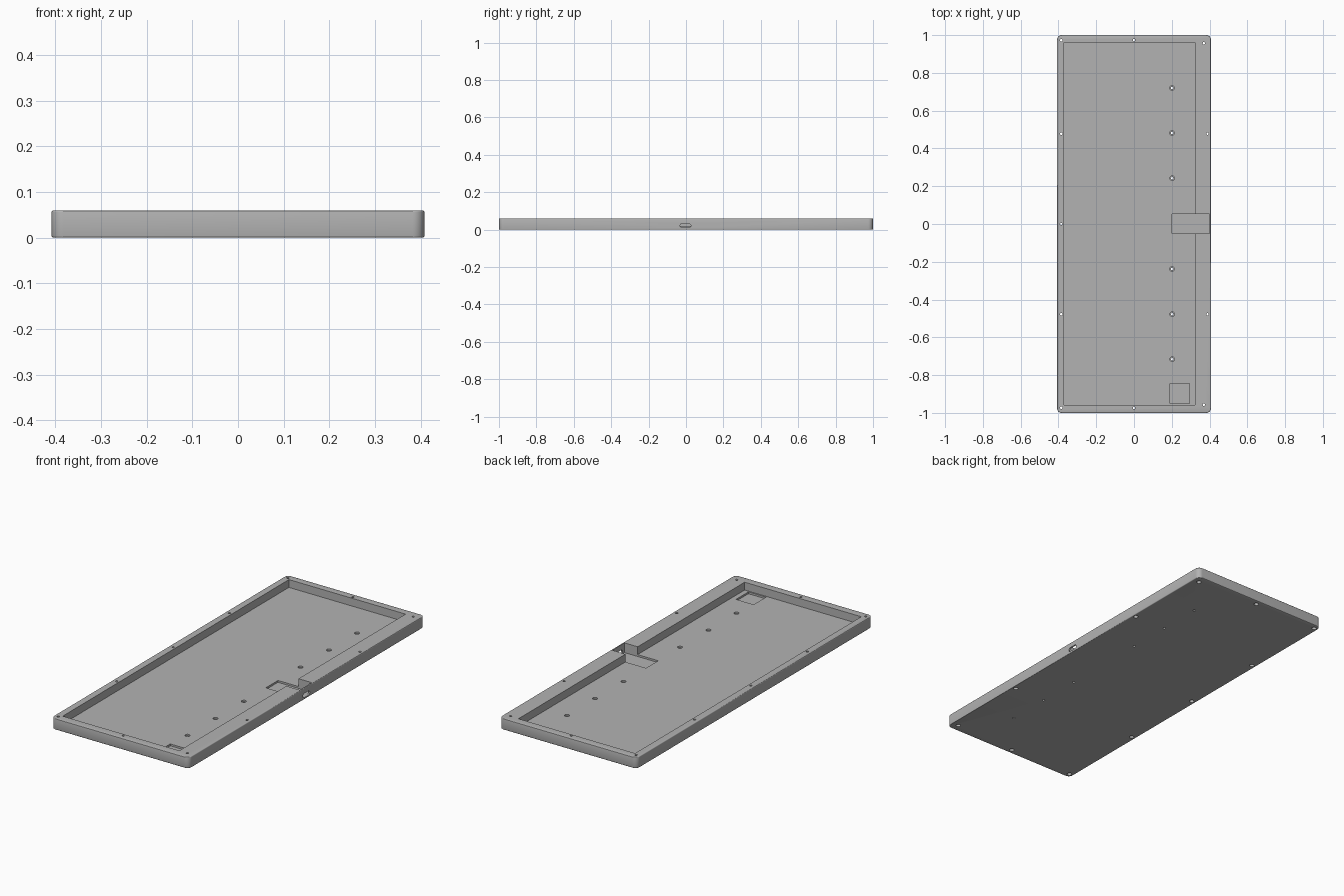
import bpy, bmesh, math
from mathutils import Matrix, Vector

if "Cube" in bpy.data.objects:
    bpy.data.objects.remove(bpy.data.objects["Cube"])

HX, HY, H = 0.408, 1.0, 0.06     # half width, half length, height
FLOOR, POCKET = 0.018, 0.008     # cavity floor and recess floor heights
TOP = H + 0.02                   # cutters rise above the rim


def add_box(bm, x0, x1, y0, y1, z0, z1):
    size = Matrix.Diagonal((x1 - x0, y1 - y0, z1 - z0, 1))
    place = Matrix.Translation(((x0 + x1) / 2, (y0 + y1) / 2, (z0 + z1) / 2))
    return bmesh.ops.create_cube(bm, size=1, matrix=place @ size)["verts"]


def add_lathe(bm, x, y, profile, n=20):
    """Closed turned solid from (radius, z) rings, bottom to top."""
    rings = [[bm.verts.new((x + r * math.cos(2 * math.pi * i / n),
                            y + r * math.sin(2 * math.pi * i / n), z))
              for i in range(n)] for r, z in profile]
    for a, b in zip(rings, rings[1:]):
        for i in range(n):
            j = (i + 1) % n
            bm.faces.new((a[i], a[j], b[j], b[i]))
    bm.faces.new(rings[0][::-1])
    bm.faces.new(rings[-1])


def make(name, bm):
    bmesh.ops.recalc_face_normals(bm, faces=bm.faces)
    mesh = bpy.data.meshes.new(name)
    bm.to_mesh(mesh)
    bm.free()
    obj = bpy.data.objects.new(name, mesh)
    bpy.context.collection.objects.link(obj)
    return obj


def cut(target, name, bm):
    cutter = make(name, bm)
    mod = target.modifiers.new(name, "BOOLEAN")
    mod.operation, mod.solver, mod.object = "DIFFERENCE", "EXACT", cutter
    bpy.context.view_layer.objects.active = target
    bpy.ops.object.modifier_apply(modifier=name)
    bpy.data.objects.remove(cutter)


# Outer block: rounded corners, then a small rounded top and bottom edge
bm = bmesh.new()
add_box(bm, -HX, HX, -HY, HY, 0, H)
upright = [e for e in bm.edges if abs(e.verts[0].co.z - e.verts[1].co.z) > 0.01]
bmesh.ops.bevel(bm, geom=upright, offset=0.026, segments=8, profile=0.5, affect="EDGES")
rim = [e for e in bm.edges if abs(e.verts[0].co.z - e.verts[1].co.z) < 1e-5]
bmesh.ops.bevel(bm, geom=rim, offset=0.004, segments=3, profile=0.5, affect="EDGES")
tray = make("case_tray", bm)

# Main cavity, wider wall on the right
bm = bmesh.new()
add_box(bm, -0.37, 0.322, -0.957, 0.96, FLOOR, TOP)
cut(tray, "cavity", bm)

# Recess running into the right wall, and a square recess near the front
bm = bmesh.new()
add_box(bm, 0.2, 0.4, -0.05, 0.053, POCKET, TOP)
add_box(bm, 0.19, 0.295, -0.95, -0.845, POCKET, FLOOR + 0.02)
cut(tray, "recesses", bm)

# Rounded port slot through the thin right wall
bm = bmesh.new()
R, HALF, N = 0.011, 0.018, 10
loop = []
for side in (1, -1):
    for i in range(N + 1):
        a = math.pi * i / N - math.pi / 2
        loop.append((side * (HALF + R * math.cos(a)), 0.021 + side * R * math.sin(a)))
ends = [[bm.verts.new((x, y - 0.003, z)) for y, z in loop] for x in (0.39, 0.43)]
bm.faces.new(ends[0])
bm.faces.new(ends[1][::-1])
for i in range(len(loop)):
    j = (i + 1) % len(loop)
    bm.faces.new((ends[0][i], ends[0][j], ends[1][j], ends[1][i]))
cut(tray, "port_slot", bm)

# Rim screw holes, widened underneath, and countersunk holes in the floor
bm = bmesh.new()
rim_holes = [(-0.385, 0.0)]
for s in (1, -1):
    rim_holes += [(-0.385, s * 0.973), (0, s * 0.973), (0.37, s * 0.957),
                  (-0.385, s * 0.478), (0.389, s * 0.478)]
for x, y in rim_holes:
    add_lathe(bm, x, y, [(0.012, -0.01), (0.012, 0.014), (0.0065, 0.014), (0.0065, TOP)])
for y in (0.24, 0.48, 0.718):
    for s in (1, -1):
        add_lathe(bm, 0.202, s * y + 0.002, [(0.0065, -0.01), (0.0065, 0.010),
                                             (0.0125, 0.010), (0.0125, FLOOR + 0.02)])
cut(tray, "screw_holes", bm)

# Single grey finish
grey = bpy.data.materials.new("plain_grey")
grey.diffuse_color = (0.45, 0.45, 0.45, 1)
grey.use_nodes = True
grey.node_tree.nodes["Principled BSDF"].inputs["Base Color"].default_value = grey.diffuse_color
tray.data.materials.clear()
tray.data.materials.append(grey)
for p in tray.data.polygons:
    p.material_index = 0

bpy.ops.object.select_all(action="DESELECT")
tray.select_set(True)
bpy.context.view_layer.objects.active = tray
bpy.ops.object.shade_smooth_by_angle(angle=math.radians(30))
